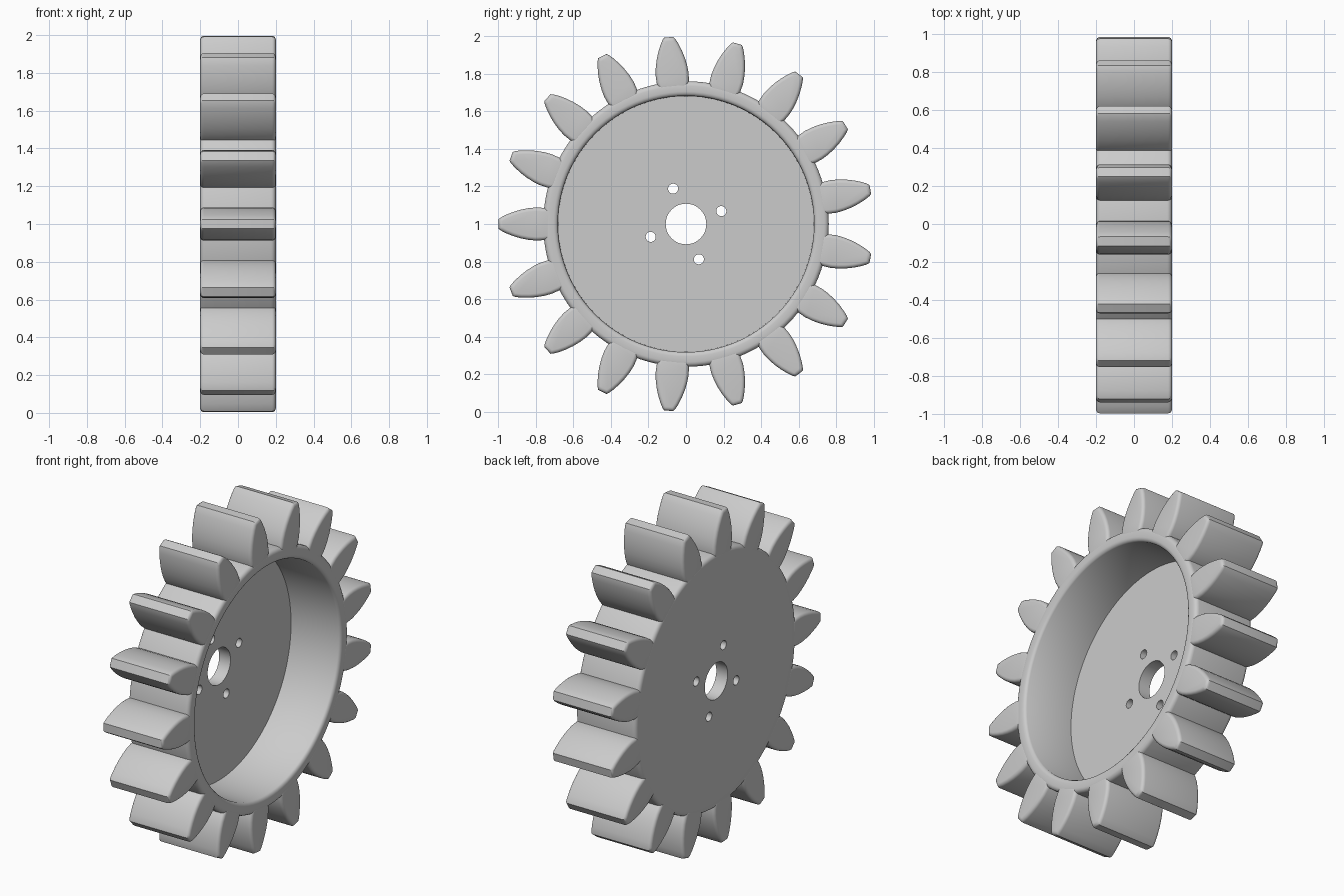
import bpy
import bmesh
from math import cos, sin, pi, radians

TEETH = 17
HALF = 0.2          # half the gear width
FLOOR = -0.125      # recess floor
BORE_WALL = 0.68    # recess radius
ROOT = 0.76         # radius between teeth
ROUND = 0.025       # edge rounding

cube = bpy.data.objects.get("Cube")
if cube:
    bpy.data.objects.remove(cube, do_unlink=True)

grey = bpy.data.materials.new("plain grey")
grey.use_nodes = True
colour = (0.6, 0.6, 0.6, 1)
grey.diffuse_color = colour
grey.node_tree.nodes["Principled BSDF"].inputs["Base Color"].default_value = colour


def finish(bm, name):
    bmesh.ops.recalc_face_normals(bm, faces=bm.faces)
    mesh = bpy.data.meshes.new(name)
    bm.to_mesh(mesh)
    bm.free()
    mesh.materials.append(grey)
    obj = bpy.data.objects.new(name, mesh)
    bpy.context.collection.objects.link(obj)
    obj.location.z = 1
    bpy.ops.object.select_all(action="DESELECT")
    obj.select_set(True)
    bpy.context.view_layer.objects.active = obj
    bpy.ops.object.shade_smooth_by_angle(angle=radians(35))
    return obj


def ring(bm, x, radius, count, cy=0, cz=0):
    steps = [2 * pi * i / count for i in range(count)]
    return [bm.verts.new((x, cy + radius * cos(a), cz + radius * sin(a))) for a in steps]


def bridge(bm, a, b):
    for i in range(len(a)):
        j = (i + 1) % len(a)
        bm.faces.new((a[i], a[j], b[j], b[i]))


def corner(x, r, start):
    """Quarter-round section points about a centre."""
    angles = [radians(start + 90 * i / 4) for i in range(5)]
    return [(x + ROUND * cos(a), r + ROUND * sin(a)) for a in angles]


# Wheel body: rounded rim section turned about the axle
bm = bmesh.new()
section = [(FLOOR, BORE_WALL)]
section += corner(HALF - ROUND, BORE_WALL + ROUND, 270)[:0:-1][::-1]
section += corner(HALF - ROUND, ROOT - ROUND, 0)
section += corner(-HALF + ROUND, ROOT - ROUND, 90)
section.append((-HALF, BORE_WALL))
rings = [ring(bm, x, r, 96) for x, r in section]
for a, b in zip(rings, rings[1:]):
    bridge(bm, a, b)

# Web plate with the axle hole and four bolt holes
holes = [(0.108, 48, 0, 0)]
for i in range(4):
    a = radians(20 + 90 * i)
    holes.append((0.027, 20, 0.2 * cos(a), 0.2 * sin(a)))
sides = {FLOOR: [rings[0]], -HALF: [rings[-1]]}
for radius, count, cy, cz in holes:
    inner, outer = [ring(bm, x, radius, count, cy, cz) for x in (FLOOR, -HALF)]
    bridge(bm, inner, outer)
    sides[FLOOR].append(inner)
    sides[-HALF].append(outer)
for x, loops in sides.items():
    edges = [bm.edges.get((lp[i - 1], lp[i])) for lp in loops for i in range(len(lp))]
    bmesh.ops.triangle_fill(bm, edges=edges, use_beauty=True, normal=(1 if x == FLOOR else -1, 0, 0))
finish(bm, "wheel_body")

# Leaf-shaped tooth, extruded across the width with rounded ends
flank = [(0.72, 0.078), (0.76, 0.086), (0.80, 0.088), (0.84, 0.084), (0.88, 0.076),
         (0.92, 0.064), (0.96, 0.048), (0.985, 0.035), (0.998, 0.025)]
outline = flank + [(r, -w) for r, w in reversed(flank)]
bm = bmesh.new()
ends = [[bm.verts.new((x, r, w)) for r, w in outline] for x in (-HALF, HALF)]
bridge(bm, *ends)
caps = [bm.faces.new(end) for end in ends]
bmesh.ops.recalc_face_normals(bm, faces=bm.faces)
rim_edges = [e for cap in caps for e in cap.edges]
bmesh.ops.bevel(bm, geom=rim_edges, offset=0.02, segments=4, profile=0.5, affect="EDGES")
first = finish(bm, "tooth_1")
first.rotation_euler.x = pi

# Repeat the tooth around the wheel
for i in range(1, TEETH):
    tooth = bpy.data.objects.new(f"tooth_{i + 1}", first.data)
    bpy.context.collection.objects.link(tooth)
    tooth.location.z = 1
    tooth.rotation_euler.x = pi + 2 * pi * i / TEETH
